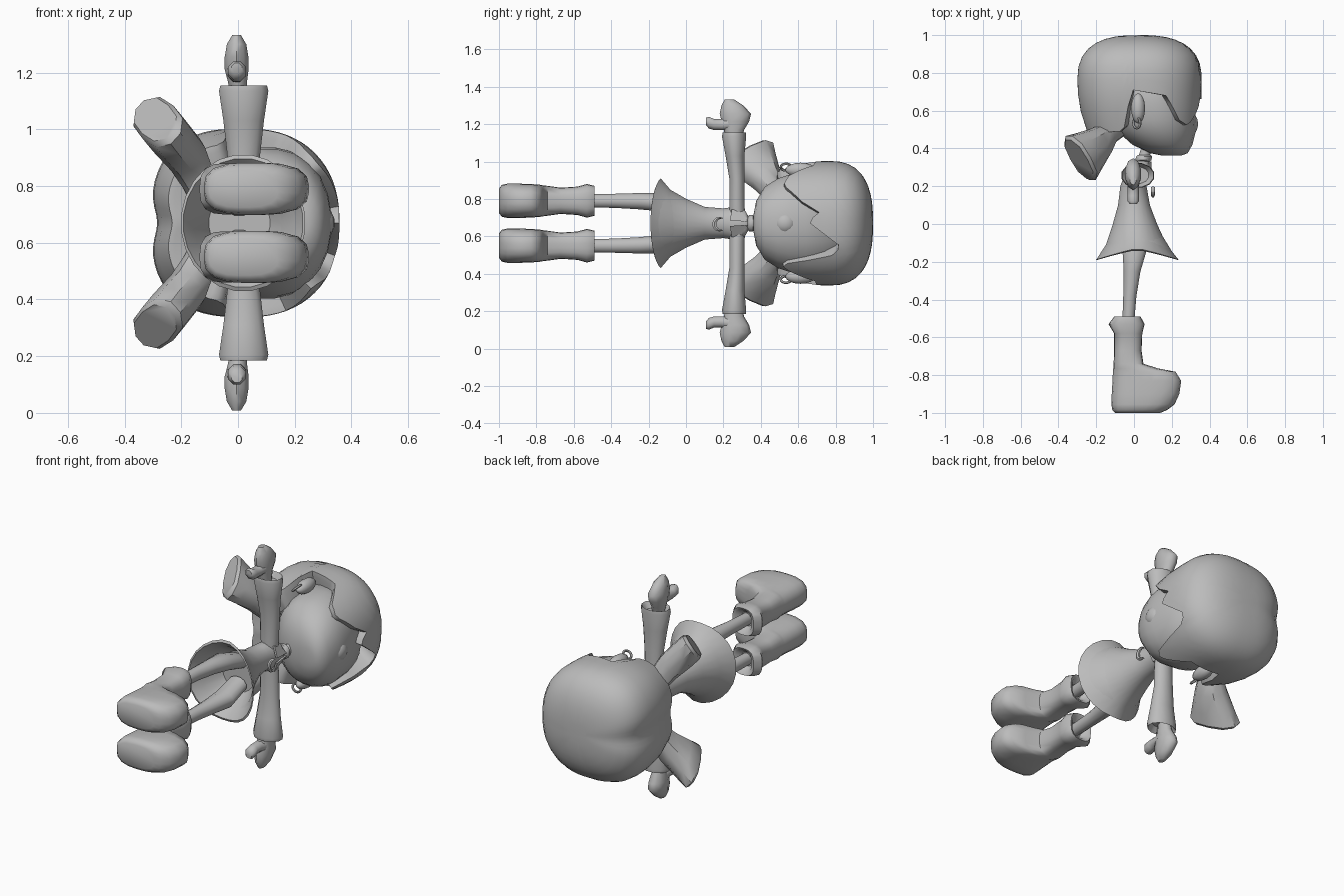
import bpy, bmesh, math
from mathutils import Vector

if "Cube" in bpy.data.objects:
    bpy.data.objects.remove(bpy.data.objects["Cube"])

MID = 0.67  # the figure lies on its side: mirror plane at z = MID, head towards +y, face towards +x
grey = bpy.data.materials.new("plain_grey")
grey.diffuse_color = (0.5, 0.5, 0.5, 1)
grey.use_nodes = True
grey.node_tree.nodes["Principled BSDF"].inputs["Base Color"].default_value = grey.diffuse_color


def loft(name, rings, cap_start=True, cap_end=True, angle=50):
    """Skin a list of closed rings; points are (x, y, sideways offset)."""
    bm = bmesh.new()
    rows = [[bm.verts.new((p[0], p[1], p[2] + MID)) for p in r] for r in rings]
    n = len(rows[0])
    for a, b in zip(rows, rows[1:]):
        for i in range(n):
            j = (i + 1) % n
            bm.faces.new((a[i], a[j], b[j], b[i]))
    if cap_start:
        bm.faces.new(rows[0])
    if cap_end:
        bm.faces.new(rows[-1])
    bmesh.ops.recalc_face_normals(bm, faces=bm.faces)
    mesh = bpy.data.meshes.new(name)
    bm.to_mesh(mesh)
    bm.free()
    mesh.materials.append(grey)
    ob = bpy.data.objects.new(name, mesh)
    bpy.context.collection.objects.link(ob)
    bpy.ops.object.select_all(action='DESELECT')
    ob.select_set(True)
    bpy.context.view_layer.objects.active = ob
    bpy.ops.object.shade_smooth_by_angle(angle=math.radians(angle))
    return ob


def ring(c, a, b, n=12, p=2.0):
    """Superellipse ring around c with half-axis vectors a and b."""
    c, a, b = Vector(c), Vector(a), Vector(b)
    out = []
    for i in range(n):
        t = 2 * math.pi * (i + 0.5) / n
        co, si = math.cos(t), math.sin(t)
        k = (abs(co) ** p + abs(si) ** p) ** (-1 / p)
        out.append(c + a * co * k + b * si * k)
    return out


def ring_y(x, y, u, rx, ru, n=12, p=2.0):
    return ring((x, y, u), (rx, 0, 0), (0, 0, ru), n, p)


def ring_u(x, y, u, rx, ry, n=12, p=2.0):
    return ring((x, y, u), (rx, 0, 0), (0, ry, 0), n, p)


def ellipsoid(name, c, r, rows=10, n=16):
    rings = []
    for i in range(rows + 1):
        t = math.pi * min(max(i / rows, 0.02), 0.98)
        s = math.sin(t)
        rings.append(ring_y(c[0], c[1] + r[1] * math.cos(t), c[2], r[0] * s, r[2] * s, n))
    return loft(name, rings)


def hoop(name, c, a, b, tube, n=16):
    """Closed ring of small round section."""
    c, a, b = Vector(c), Vector(a), Vector(b)
    nrm = a.cross(b).normalized()
    rings = []
    for i in range(n + 1):
        t = 2 * math.pi * i / n
        d = a * math.cos(t) + b * math.sin(t)
        rings.append(ring(c + d, d.normalized() * tube, nrm * tube, 6))
    return loft(name, rings, False, False)


# flared dress, hem dipping at front and back, folded inside
dress = []
for y, x, rx, ru, dip in [(.335, .045, .03, .035, 0), (.315, .035, .05, .07, 0), (.27, .015, .062, .09, 0),
                          (.2, -.003, .07, .08, 0), (.1, 0, .085, .088, 0), (0, .005, .118, .132, 0),
                          (-.08, .012, .162, .18, .03), (-.13, .018, .22, .242, .06),
                          (-.138, .018, .212, .228, .052), (-.1, .018, .175, .19, .03), (0, .005, .108, .12, 0)]:
    pts = ring_y(x, y, 0, rx, ru, 24)
    for p in pts:
        p.y -= dip * abs((p.x - x) / rx) ** 1.2
    dress.append(pts)
loft("dress", dress)

# neck and collar
loft("neck", [ring_y(.045, .3, 0, .034, .034), ring_y(.05, .35, 0, .03, .03), ring_y(.08, .43, 0, .034, .036)])
loft("neck_band", [ring_y(.047, .33, 0, .035, .035), ring_y(.05, .338, 0, .044, .046),
                   ring_y(.053, .357, 0, .044, .046), ring_y(.055, .365, 0, .035, .035)])
for s, side in ((1, "left"), (-1, "right")):
    flap = [(.08, .33, s * .008), (.085, .235, s * .015), (.06, .245, s * .075), (.045, .31, s * .06)]
    loft(side + "_collar_flap", [flap, [(x + .012, y, u) for x, y, u in flap]])

# crescent brooch on the chest, opening towards the neck
arc = []
for i in range(9):
    t = math.radians(-20 + 220 * i / 8)
    w = .002 + .011 * math.sin(math.pi * i / 8)
    d = Vector((0, -math.sin(t), math.cos(t)))
    arc.append(ring(Vector((.1, .185, -.005)) + d * .034, d * w, (.01, 0, 0), 6))
loft("crescent_brooch", arc)

# limbs, boots, ears and bunches, one per side
for s, side in ((1, "left"), (-1, "right")):
    loft(side + "_leg", [ring_y(x, y, s * u, rx, ru) for x, y, u, rx, ru in [
        (.005, -.01, .07, .06, .046), (.003, -.14, .112, .066, .05), (-.01, -.25, .118, .046, .045),
        (-.022, -.38, .12, .036, .039), (-.032, -.55, .12, .032, .036)]])
    boot = [(-.53, -.065, .0, .04), (-.497, -.085, .02, .066), (-.49, -.105, .035, .08), (-.53, -.135, .056, .09),
            (-.58, -.105, .044, .076), (-.67, -.105, .04, .07), (-.74, -.108, .05, .08), (-.765, -.11, .13, .083),
            (-.782, -.112, .22, .086), (-.83, -.114, .25, .09), (-.9, -.118, .24, .092),
            (-.955, -.12, .215, .092), (-.985, -.115, .175, .085), (-1, -.1, .14, .065)]
    loft(side + "_boot", [ring_y((a + b) / 2, y, s * .12, (b - a) / 2, ru, 20, 3) for y, a, b, ru in boot])
    loft(side + "_sleeve", [ring_u(.02, y, s * u, rx, ry) for y, u, rx, ry in [
        (.275, .02, .045, .045), (.272, .1, .056, .042), (.272, .24, .06, .042), (.262, .36, .074, .052),
        (.257, .465, .09, .067), (.258, .485, .085, .064), (.258, .45, .06, .045)]])
    loft(side + "_hand", [ring_u(x, y, s * u, rx, ry, 10, 2) for x, y, u, rx, ry in [
        (.005, .258, .43, .028, .035), (-.002, .256, .5, .036, .055), (-.005, .264, .545, .045, .074),
        (-.005, .264, .585, .044, .084), (-.005, .248, .63, .036, .058), (-.005, .232, .662, .016, .025)]])
    loft(side + "_thumb", [ring((-.004, y, s * u), (r, 0, 0), (0, 0, r), 8) for y, u, r in [
        (.25, .535, .04), (.19, .527, .032), (.15, .528, .032), (.122, .538, .034), (.106, .545, .02)]])
    ellipsoid(side + "_ear", (.022, .612, s * .285), (.038, .08, .04), 8, 12)
    hoop(side + "_earring", (.015, .535, s * .3), (.018, 0, s * .018), (0, .028, 0), .007)
    wide, thin = Vector((-.43, .8, s * .4)), Vector((.67, 0, s * .74))
    loft(side + "_bunch", [ring((x, y, s * u), wide * a, thin * b, 10, 2.6) for x, y, u, a, b in [
        (-.1, .5, .06, .055, .06), (-.145, .475, .165, .062, .066), (-.185, .43, .24, .09, .076),
        (-.245, .38, .31, .125, .08), (-.282, .35, .355, .148, .08), (-.292, .342, .365, .13, .068)]], angle=40)

# head with rounded chin, and a soft nose
head = []
for y, x, rx, ru in [(.362, .2, .05, .05), (.375, .185, .1, .12), (.42, .15, .16, .195), (.49, .12, .208, .24),
                     (.55, .11, .22, .26), (.64, .1, .222, .268), (.74, .08, .22, .26), (.84, .06, .17, .2)]:
    head.append(ring_y(x, y, 0, rx, ru, 24, 2.2))
loft("head", head)
ellipsoid("nose", (.296, .53, 0), (.045, .06, .06), 8, 12)

# hair shell: rounded block whose lower edge follows a hairline by angle around the head
HAIRLINE = [(-180, .48), (-106, .49), (-96, .71), (-65, .69), (-50, .55), (-42, .5), (-36, .63), (-30, .78),
            (-22, .83), (3, .64), (8, .73), (20, .62), (38, .52), (50, .55), (65, .68), (96, .71),
            (106, .49), (180, .48)]


def hairline(deg):
    for (a, ya), (b, yb) in zip(HAIRLINE, HAIRLINE[1:]):
        if deg <= b:
            return ya + (yb - ya) * (deg - a) / (b - a)
    return HAIRLINE[-1][1]


def hair_point(deg, y, scale):
    c, si = math.cos(math.radians(deg)), math.sin(math.radians(deg))
    # the front stays full, the sides and back taper downwards
    v, e = ((y - .76) / .24, 2.6) if y > .76 else ((.76 - y) / .5, 2 + .9 * max(0, c))
    r = max(0, 1 - v ** e) ** (1 / e) * scale
    r *= 1 - .07 * math.exp(-((180 - abs(deg)) / 12) ** 2)
    p = 2.3 if c > 0 else 2.7
    k = .333 * r * (abs(c) ** p + abs(si) ** p) ** (-1 / p)
    return (.025 + k * c, y, k * si)


angles = [-180 + 5 * i for i in range(72)]
hair = []
for i in range(1, 12):
    t = (i / 11) ** 2.5
    hair.append([hair_point(a, 1 - (1 - hairline(a)) * t, 1) for a in angles])
for scale, lift in ((.92, .0), (.55, .03)):
    hair.append([hair_point(a, hairline(a) + lift, scale) for a in angles])
loft("hair", hair, True, False)
